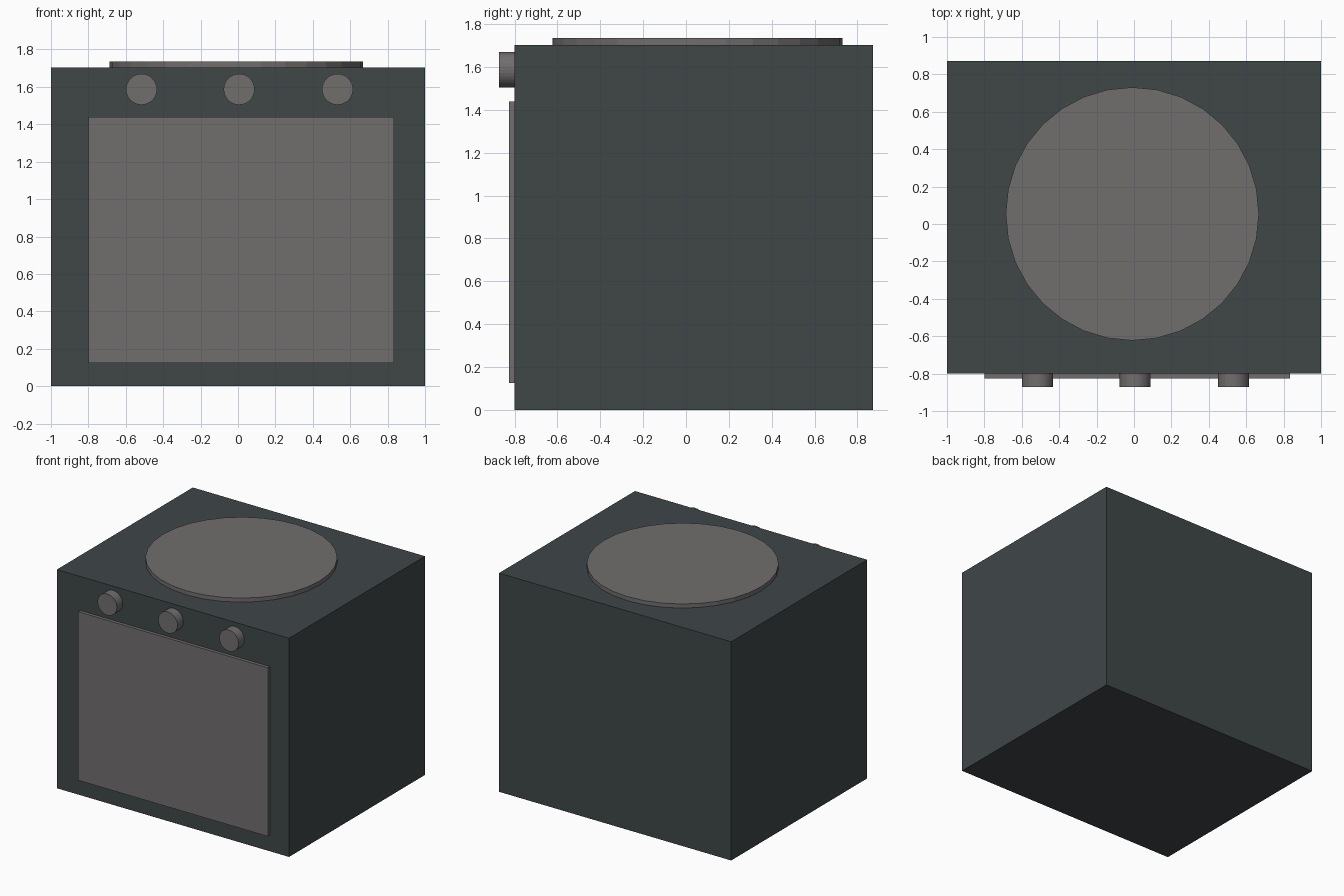
import bpy
from math import pi

if "Cube" in bpy.data.objects:
    bpy.data.objects.remove(bpy.data.objects["Cube"])


def material(name, color):
    mat = bpy.data.materials.new(name)
    mat.diffuse_color = (*color, 1)
    mat.use_nodes = True
    mat.node_tree.nodes["Principled BSDF"].inputs["Base Color"].default_value = mat.diffuse_color
    return mat


enamel = material("dark_enamel", (0.05, 0.062, 0.064))
metal = material("grey_metal", (0.165, 0.155, 0.155))


def box(name, lo, hi, mat):
    bpy.ops.mesh.primitive_cube_add(size=1, location=[(a + b) / 2 for a, b in zip(lo, hi)])
    ob = bpy.context.object
    ob.name = name
    ob.scale = [b - a for a, b in zip(lo, hi)]
    bpy.ops.object.transform_apply(location=False, rotation=False, scale=True)
    ob.data.materials.append(mat)


def disc(name, loc, radius, depth, mat, rot=(0, 0, 0)):
    bpy.ops.mesh.primitive_cylinder_add(vertices=32, radius=radius, depth=depth,
                                        location=loc, rotation=rot)
    ob = bpy.context.object
    ob.name = name
    ob.data.materials.append(mat)


# Oven body
box("oven_body", (-1, -0.80, 0), (1, 0.872, 1.703), enamel)

# Raised door panel, slightly sunk into the front
box("oven_door", (-0.80, -0.825, 0.125), (0.834, -0.79, 1.438), metal)

# Round hotplate on top
disc("hotplate", (-0.009, 0.054, 1.715), 0.677, 0.04, metal)

# Row of control knobs
for i, x in enumerate((-0.516, 0.006, 0.532)):
    disc(f"control_knob_{i + 1}", (x, -0.831, 1.587), 0.083, 0.082, metal, (pi / 2, 0, 0))
